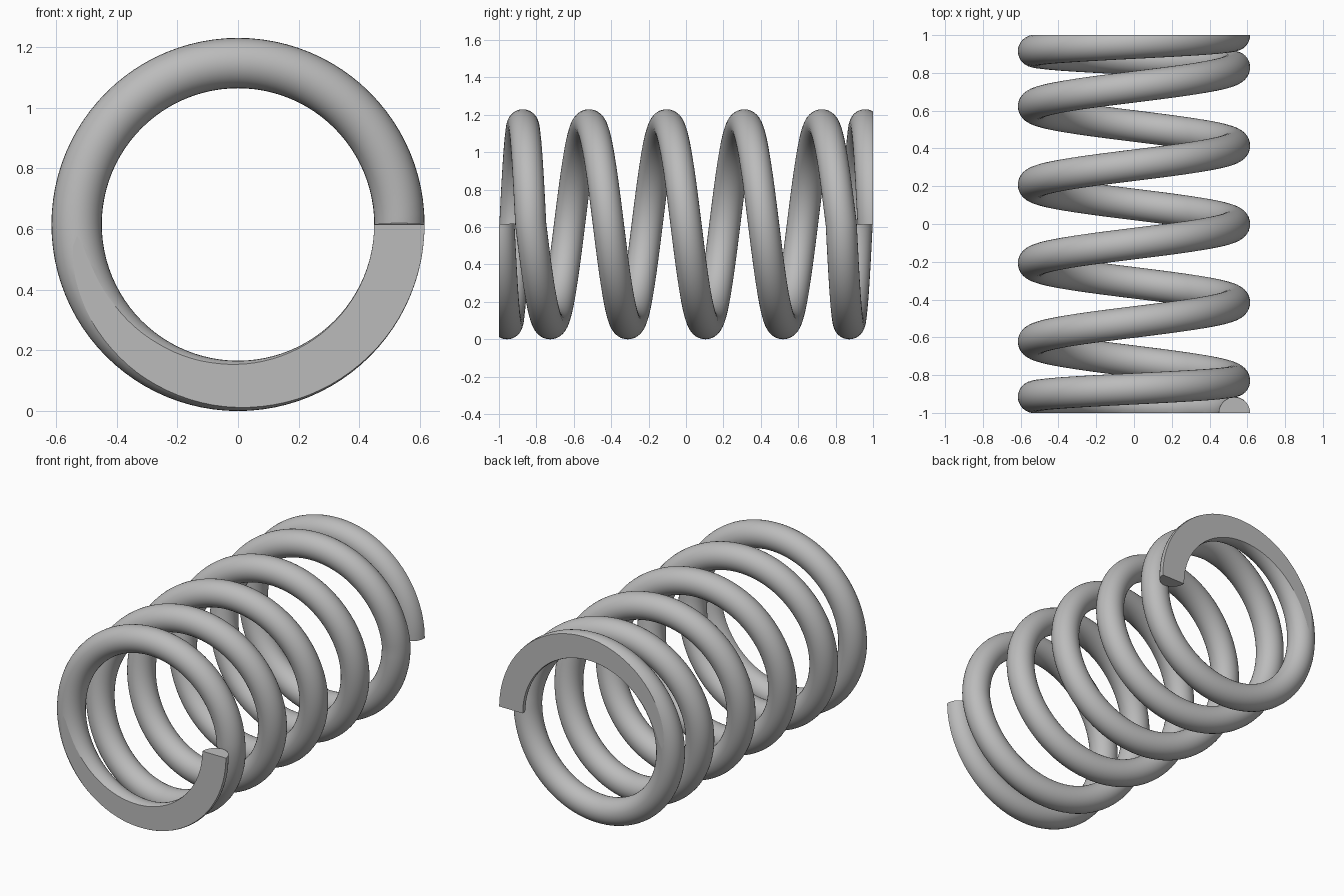
import bpy, bmesh
from math import sin, cos, tau
from mathutils import Vector

cube = bpy.data.objects.get("Cube")
if cube:
    bpy.data.objects.remove(cube, do_unlink=True)

COIL_R, WIRE_R = 0.532, 0.083
CENTRE_Z = COIL_R + WIRE_R
TURNS, STEPS, SIDES = 6, 96, 32
HALF_LEN, CLOSED_PITCH = 1.0, 0.17
OPEN_PITCH = 2 * (HALF_LEN - CLOSED_PITCH) / (TURNS - 2)


def axial(t):
    """Position along the axis after t turns: closed end, open coils, closed end."""
    open_turns = min(max(t - 1, 0), TURNS - 2)
    return -HALF_LEN + CLOSED_PITCH * (t - open_turns) + OPEN_PITCH * open_turns


def path(t):
    a = -tau * t
    return Vector((COIL_R * cos(a), axial(t), CENTRE_Z + COIL_R * sin(a)))


# Steel colour
steel = bpy.data.materials.new("steel grey")
steel.use_nodes = True
grey = (0.5, 0.5, 0.5, 1)
steel.diffuse_color = grey
steel.node_tree.nodes["Principled BSDF"].inputs["Base Color"].default_value = grey

# Round wire swept along the helix
bm = bmesh.new()
rings = []
for i in range(TURNS * STEPS + 1):
    t = i / STEPS
    radial = Vector((cos(tau * t), 0, -sin(tau * t)))
    tangent = (path(t + 0.01) - path(t - 0.01)).normalized()
    across = tangent.cross(radial).normalized()
    rings.append([bm.verts.new(path(t) + WIRE_R * (radial * cos(tau * k / SIDES) + across * sin(tau * k / SIDES)))
                  for k in range(SIDES)])
for a, b in zip(rings, rings[1:]):
    for k in range(SIDES):
        n = (k + 1) % SIDES
        bm.faces.new((a[k], a[n], b[n], b[k])).smooth = True

# Wire end caps
flat = [bm.faces.new(rings[0]), bm.faces.new(rings[-1])]
for f in flat:
    for e in f.edges:
        e.smooth = False

# Ground flat seats at both ends
for side in (-1, 1):
    cut = bmesh.ops.bisect_plane(bm, geom=bm.verts[:] + bm.edges[:] + bm.faces[:], dist=1e-6,
                                 plane_co=(0, side * HALF_LEN, 0), plane_no=(0, side, 0), clear_outer=True)
    rim = [e for e in cut["geom_cut"] if isinstance(e, bmesh.types.BMEdge)]
    bmesh.ops.holes_fill(bm, edges=rim, sides=0)
    for e in rim:
        e.smooth = False
bmesh.ops.recalc_face_normals(bm, faces=bm.faces[:])
for f in bm.faces:
    if len(f.verts) > 5:
        f.smooth = False

mesh = bpy.data.meshes.new("coil_spring")
bm.to_mesh(mesh)
bm.free()
mesh.materials.append(steel)
spring = bpy.data.objects.new("coil_spring", mesh)
bpy.context.collection.objects.link(spring)
